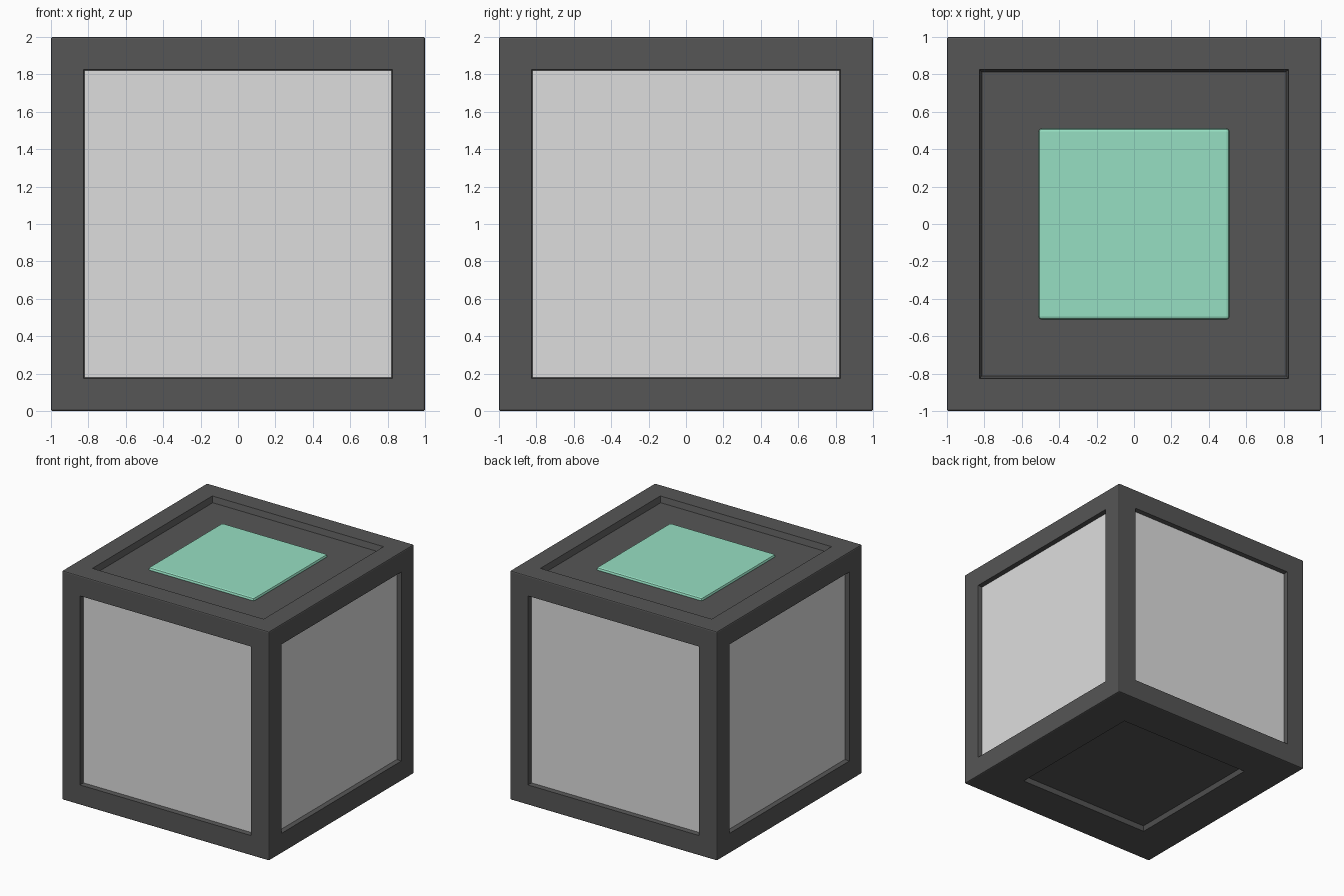
import bpy, bmesh
from mathutils import Matrix

if "Cube" in bpy.data.objects:
    bpy.data.objects.remove(bpy.data.objects["Cube"])


def mat(name, rgb):
    m = bpy.data.materials.new(name)
    m.diffuse_color = (*rgb, 1)
    m.use_nodes = True
    m.node_tree.nodes["Principled BSDF"].inputs["Base Color"].default_value = m.diffuse_color
    return m


dark = mat("dark grey", (0.093, 0.093, 0.093))
light = mat("light grey", (0.73, 0.73, 0.73))
green = mat("mint green", (0.305, 0.74, 0.54))


def finish(name, bm, mats):
    me = bpy.data.meshes.new(name)
    bm.to_mesh(me)
    bm.free()
    for m in mats:
        me.materials.append(m)
    ob = bpy.data.objects.new(name, me)
    bpy.context.collection.objects.link(ob)
    return ob


def bevelled_box(size, centre, width, segments):
    bm = bmesh.new()
    bmesh.ops.create_cube(bm, size=1, matrix=Matrix.Translation(centre) @ Matrix.Diagonal((*size, 1)))
    bmesh.ops.bevel(bm, geom=bm.edges[:], offset=width, segments=segments, profile=0.5, affect='EDGES')
    bm.normal_update()
    return bm


def recess(bm, face, opening, floor, depth):
    """Inset a face to a square opening, then sink its floor."""
    half = face.calc_area() ** 0.5 / 2
    bmesh.ops.inset_individual(bm, faces=[face], thickness=half - opening)
    bmesh.ops.inset_individual(bm, faces=[face], thickness=opening - floor, depth=-depth)


# Cube body with a sunken panel on every side
bm = bevelled_box((2, 2, 2), (0, 0, 1), 0.01, 2)
for f in [f for f in bm.faces if f.calc_area() > 1]:
    n = f.normal.copy()
    if n.z > 0.5:
        recess(bm, f, 0.76, 0.74, 0.05)
    elif n.z < -0.5:
        recess(bm, f, 0.51, 0.49, 0.04)
    else:
        recess(bm, f, 0.757, 0.75, 0.04)
        f.material_index = 1
finish("cube_body", bm, [dark, light])

# Raised plate in the top recess
bm = bevelled_box((1.02, 1.02, 0.04), (0, 0, 1.953), 0.016, 2)
finish("top_plate", bm, [green])
